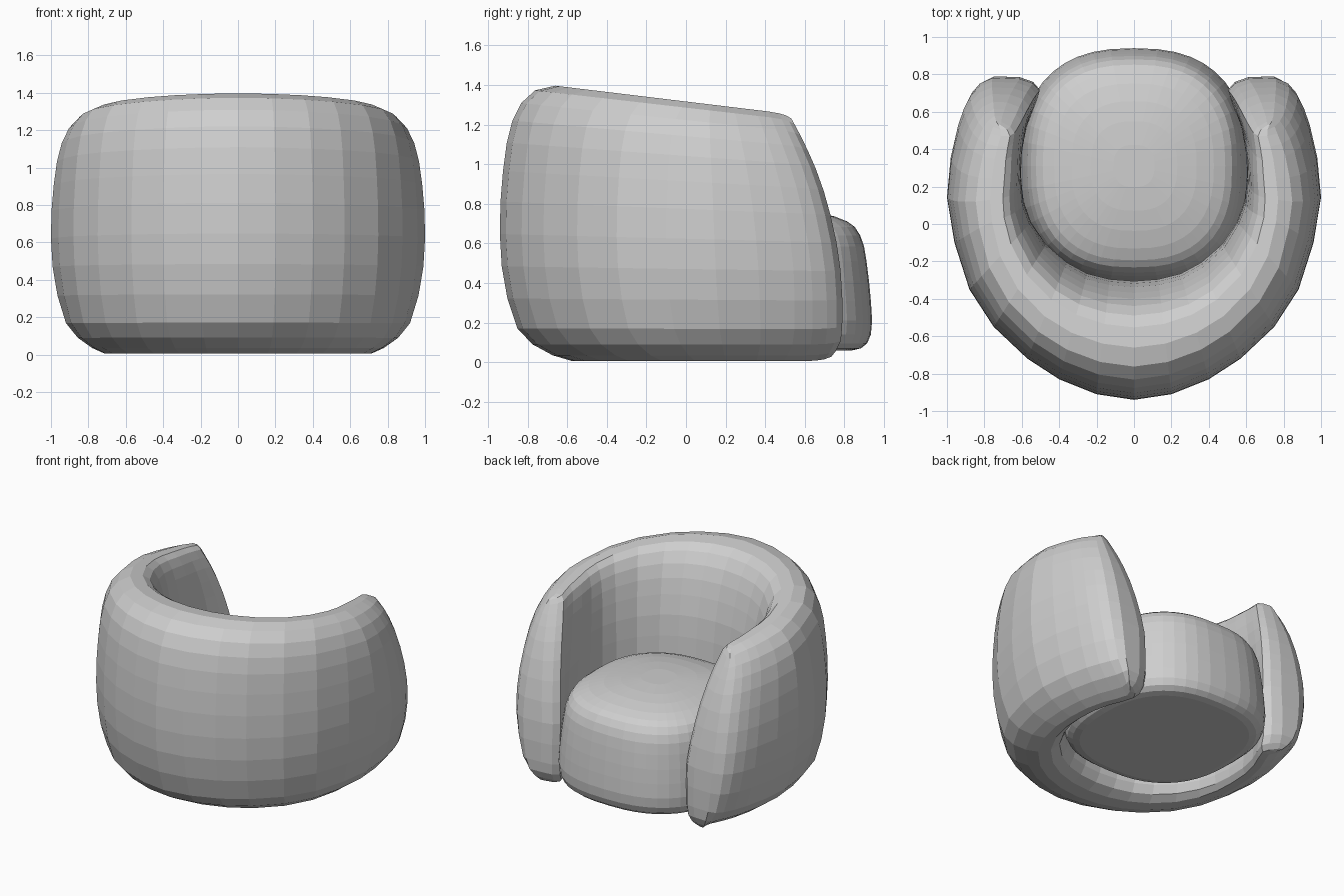
import bpy, bmesh, math

grey = bpy.data.materials.new("light grey fabric")
grey.diffuse_color = (0.62, 0.62, 0.62, 1)


def clamp(v):
    return max(0.0, min(1.0, v))


def loft(name, rings, ladder_caps):
    """Skin a row of closed rings and cap both ends."""
    bm = bmesh.new()
    vs = [[bm.verts.new(p) for p in ring] for ring in rings]
    n = len(vs[0])
    for a, b in zip(vs, vs[1:]):
        for i in range(n):
            j = (i + 1) % n
            bm.faces.new((a[i], a[j], b[j], b[i]))
    for ring in (vs[0], vs[-1]):
        if ladder_caps:  # strip of quads joining both halves of the ring
            for i in range(n // 2 - 1):
                bm.faces.new((ring[i], ring[i + 1], ring[n - 2 - i], ring[n - 1 - i]))
        else:
            bm.faces.new(ring)
    bmesh.ops.recalc_face_normals(bm, faces=bm.faces)
    me = bpy.data.meshes.new(name)
    bm.to_mesh(me)
    bm.free()
    me.materials.append(grey)
    ob = bpy.data.objects.new(name, me)
    bpy.context.collection.objects.link(ob)
    return ob


# Wraparound back and arms: half plan as (outer x, outer y, inner x, inner y, height factor)
half_plan = [
    (0.00, -0.94, 0.00, -0.305, 1), (0.20, -0.91, 0.13, -0.295, 1),
    (0.40, -0.83, 0.25, -0.265, 1), (0.57, -0.72, 0.36, -0.205, 1),
    (0.75, -0.55, 0.47, -0.11, 1), (0.88, -0.35, 0.55, 0.01, 1),
    (0.96, -0.10, 0.59, 0.12, 1), (1.00, 0.15, 0.605, 0.25, 1),
    (0.98, 0.37, 0.60, 0.40, 1), (0.94, 0.55, 0.57, 0.54, 1),
    (0.91, 0.64, 0.53, 0.64, 1), (0.875, 0.71, 0.505, 0.72, 0.995),
    (0.83, 0.76, 0.54, 0.76, 0.985), (0.76, 0.79, 0.61, 0.785, 0.965)]
mirrored = [(-a, b, -c, d, k) for a, b, c, d, k in half_plan[:0:-1]]

# Wall section by height: (height, inner side, outer side), 0 = inner, 1 = outer
levels = [
    (0.005, 0.25, 0.42), (0.035, 0.13, 0.58), (0.09, 0.07, 0.74),
    (0.17, 0.03, 0.86), (0.32, 0.0, 0.94), (0.48, 0.0, 0.985),
    (0.64, 0.0, 1.0), (0.80, 0.02, 0.995), (0.95, 0.05, 0.975),
    (1.09, 0.10, 0.945), (1.20, 0.15, 0.90), (1.29, 0.21, 0.83),
    (1.36, 0.29, 0.72), (1.395, 0.39, 0.56)]
section = [(o, z) for z, i, o in levels] + [(i, z) for z, i, o in reversed(levels)]


def wall_point(plan, u, z):
    ox, oy, ix, iy, k = plan
    # the rim sits nearer the inside on the arms
    u = u ** (1 + 0.5 * clamp((oy + 0.65) / 0.8))
    x, y = ix + (ox - ix) * u, iy + (oy - iy) * u
    # arm fronts are thinner at the top
    shift = 0.09 * clamp((z - 0.5) / 0.8) * clamp((y - 0.45) / 0.25) * (1 - u)
    x += math.copysign(shift, x)
    z = 0.65 + (z - 0.65) * k
    # arm fronts lean back with height and tuck in at the floor
    lean_z = z * (1 - 0.085 * (y + 0.65) / 1.15 * min(1, z))
    if y > 0:
        y *= 1 - 0.35 * (max(0, lean_z - 0.3) / 0.96) ** 1.9
        y *= 1 - 0.10 * clamp((0.15 - lean_z) / 0.15) ** 2
    # rim slopes down towards the arm fronts
    z *= 1 - 0.10 * (y + 0.65) / 1.15 * min(1, z / 1.4)
    return x, y, z


loft("wraparound_back", [[wall_point(p, u, z) for u, z in section]
                         for p in mirrored + half_plan], True)

# Seat cushion: rounded-square outline, stacked by (scale, height)
seat_profile = [
    (0.84, 0.06), (0.91, 0.07), (0.96, 0.095), (0.99, 0.14), (1.0, 0.21),
    (0.99, 0.31), (0.975, 0.41), (0.955, 0.51), (0.935, 0.585), (0.905, 0.64),
    (0.86, 0.684), (0.80, 0.711), (0.70, 0.736), (0.55, 0.759),
    (0.38, 0.774), (0.18, 0.783)]


def outline(t, e=2 / 2.5):
    c, s = math.cos(t), math.sin(t)
    return (0.61 * math.copysign(abs(c) ** e, c),
            0.63 * math.copysign(abs(s) ** e, s))


plan = [outline(2 * math.pi * i / 44) for i in range(44)]
loft("seat_cushion", [[(x * r, 0.31 + y * r, z) for x, y in plan]
                      for r, z in seat_profile], False)
